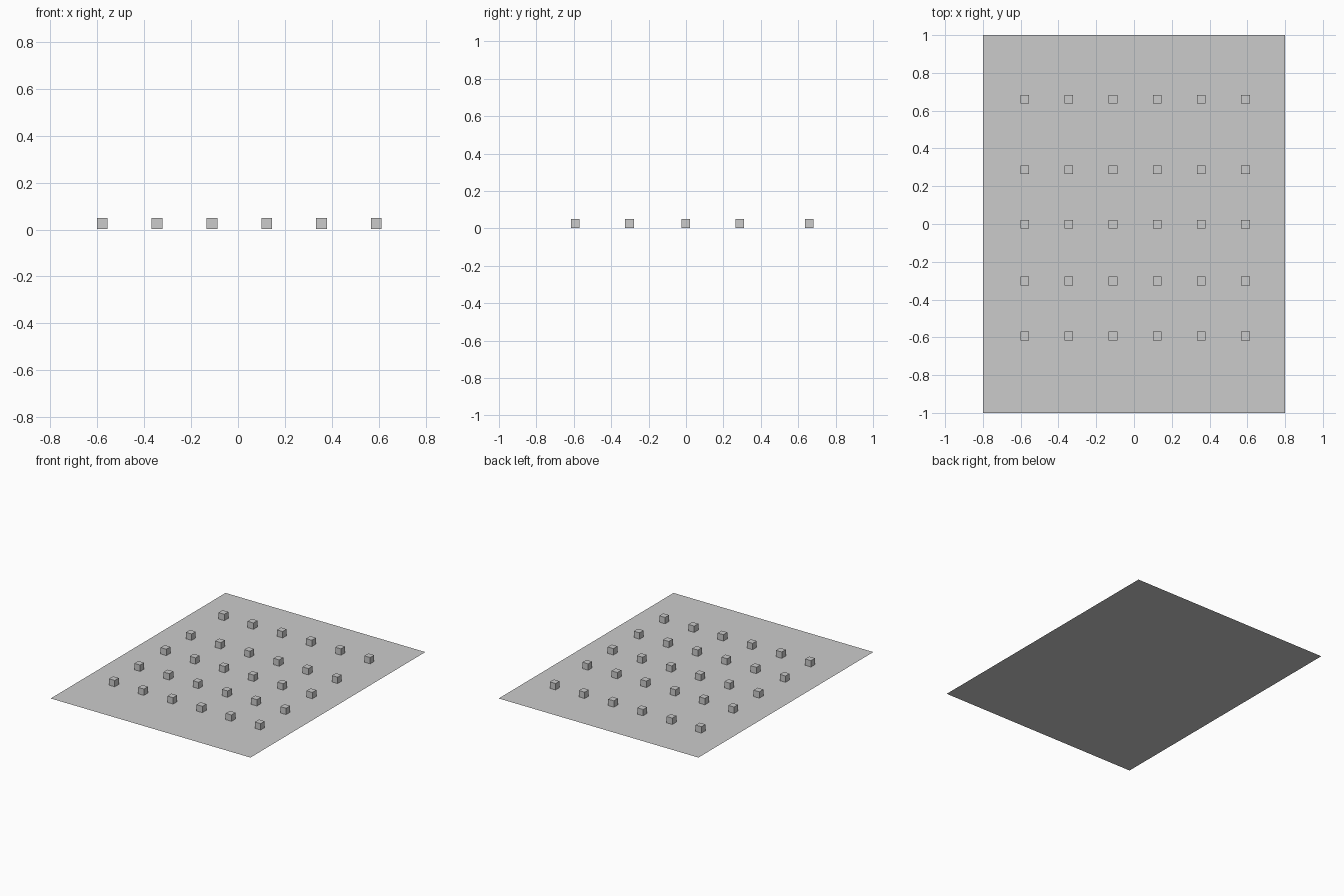
import bpy

if "Cube" in bpy.data.objects:
    bpy.data.objects.remove(bpy.data.objects["Cube"])

# Flat ground sheet, a single face
bpy.ops.mesh.primitive_plane_add(size=1, location=(0, 0, 0))
sheet = bpy.context.object
sheet.name = "base_sheet"
sheet.scale = (1.6, 2.0, 1)

# Grid of small blocks: six even columns, five uneven rows
SIZE = 0.046
ROWS = [-0.593, -0.302, -0.002, 0.287, 0.66]
FIRST_X, STEP_X, COLUMNS = -0.579, 0.2338, 6

for r, y in enumerate(ROWS):
    for c in range(COLUMNS):
        x = FIRST_X + c * STEP_X
        bpy.ops.mesh.primitive_cube_add(size=SIZE, location=(x, y, 0.003 + SIZE / 2))
        bpy.context.object.name = f"block_row{r + 1}_column{c + 1}"
